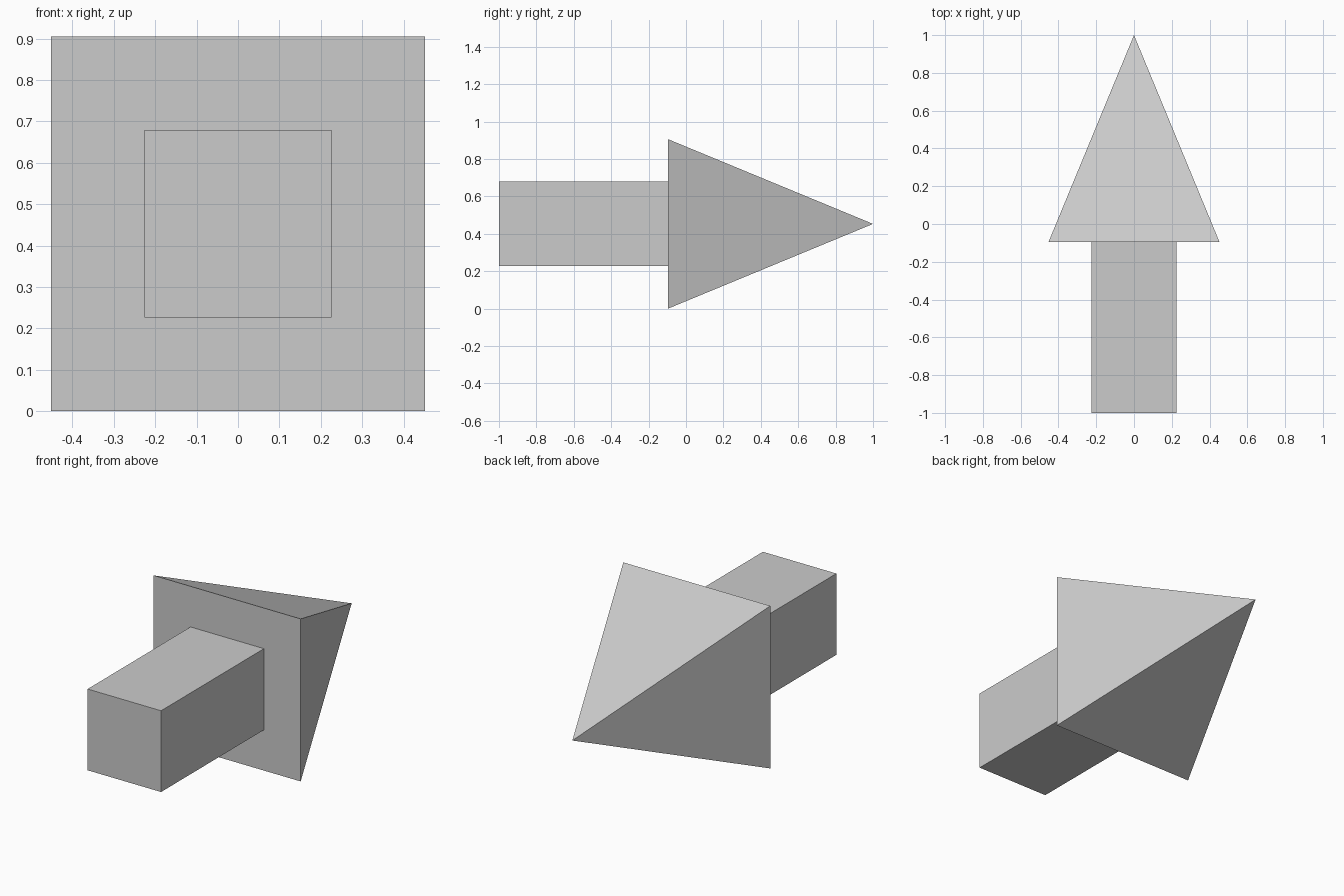
import bpy, bmesh
from math import radians, sqrt
from mathutils import Matrix, Vector

if "Cube" in bpy.data.objects:
    bpy.data.objects.remove(bpy.data.objects["Cube"])

HALF = 0.4525      # half width of the square head
NECK_Y = -0.095    # where head meets shaft

bm = bmesh.new()

# Head: four-sided pyramid pointing to +y
depth = 1 - NECK_Y
turn = (Matrix.Translation((0, NECK_Y + depth / 2, HALF))
        @ Matrix.Rotation(radians(-90), 4, 'X')
        @ Matrix.Rotation(radians(45), 4, 'Z'))
bmesh.ops.create_cone(bm, cap_ends=True, segments=4, radius1=HALF * sqrt(2),
                      radius2=0, depth=depth, matrix=turn)
bmesh.ops.remove_doubles(bm, verts=bm.verts[:], dist=1e-4)
bm.normal_update()

# Shaft: inset the pyramid base and extrude it towards -y
base = min(bm.faces, key=lambda f: f.calc_center_median().y)
bmesh.ops.inset_region(bm, faces=[base], thickness=HALF / 2, use_even_offset=True)
end = bmesh.ops.extrude_discrete_faces(bm, faces=[base])["faces"][0]
bmesh.ops.translate(bm, verts=end.verts[:], vec=Vector((0, -1 - NECK_Y, 0)))
bmesh.ops.recalc_face_normals(bm, faces=bm.faces[:])

mesh = bpy.data.meshes.new("arrow")
bm.to_mesh(mesh)
bm.free()
arrow = bpy.data.objects.new("arrow", mesh)
bpy.context.collection.objects.link(arrow)
